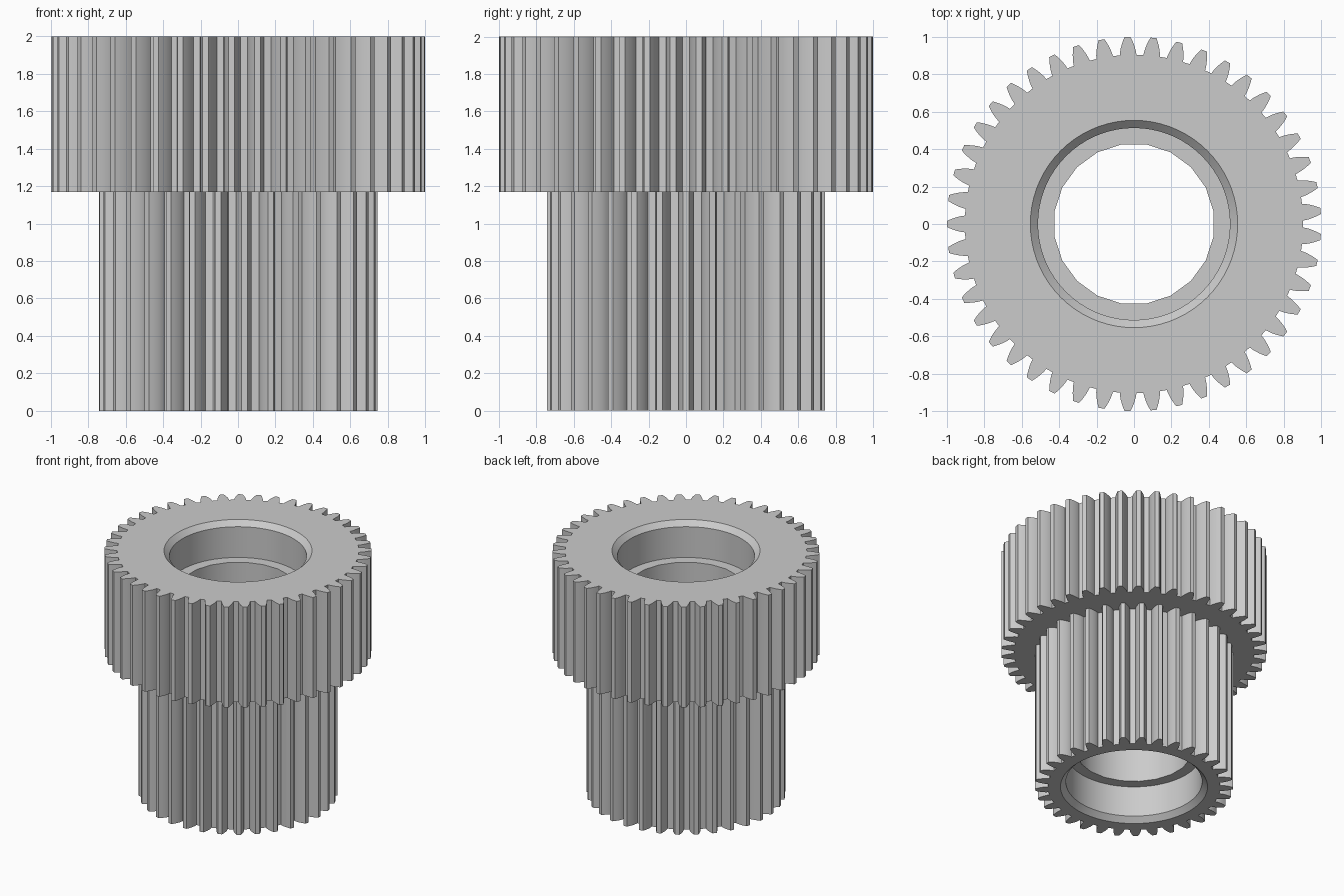
import bpy
import bmesh
from math import pi, cos, sin, tan, acos, radians

cube = bpy.data.objects.get("Cube")
if cube:
    bpy.data.objects.remove(cube)

HEIGHT, STEP_Z = 2.0, 1.17
MODULE = 2 / 47              # both gears share one tooth size
RIM_R, BORE_R, NECK_R = 0.554, 0.513, 0.43
SHOULDER = 0.295             # depth of the counterbores
SEGMENTS = 72

steel = bpy.data.materials.new("grey steel")
steel.use_nodes = True
GREY = (0.6, 0.6, 0.6, 1)
steel.diffuse_color = GREY
steel.node_tree.nodes["Principled BSDF"].inputs["Base Color"].default_value = GREY


def polar(r, a):
    return (r * cos(a), r * sin(a))


def circle(r, n, phase=0.0):
    return [polar(r, phase + 2 * pi * i / n) for i in range(n)]


def gear_outline(teeth, phase):
    """Involute spur gear outline with a tooth centred at the phase angle."""
    pitch = MODULE * teeth / 2
    base = pitch * cos(radians(20))
    root, tip = pitch - 1.25 * MODULE, pitch + MODULE

    def inv(a):
        return tan(a) - a

    def half(r):
        return pi / (2 * teeth) + inv(radians(20)) - inv(acos(min(1, base / r)))

    steps = 5
    radii = [root + (tip - root) * i / steps for i in range(steps + 1)]
    points = []
    for t in range(teeth):
        mid = phase + 2 * pi * t / teeth
        points += [polar(r, mid - half(r)) for r in radii]
        points += [polar(r, mid + half(r)) for r in reversed(radii)]
    return points


def finish(name, bm, angle):
    bmesh.ops.recalc_face_normals(bm, faces=bm.faces)
    mesh = bpy.data.meshes.new(name)
    bm.to_mesh(mesh)
    bm.free()
    mesh.materials.append(steel)
    obj = bpy.data.objects.new(name, mesh)
    bpy.context.collection.objects.link(obj)
    bpy.ops.object.select_all(action='DESELECT')
    obj.select_set(True)
    bpy.context.view_layer.objects.active = obj
    bpy.ops.object.shade_smooth_by_angle(angle=radians(angle))
    return obj


def ring_prism(name, outer, inner, z0, z1, angle):
    """Solid between an outer and an inner outline."""
    bm = bmesh.new()
    caps = {z0: [], z1: []}
    for outline in (outer, inner):
        loops = []
        for z in (z0, z1):
            verts = [bm.verts.new((x, y, z)) for x, y in outline]
            caps[z] += [bm.edges.new((verts[i - 1], v)) for i, v in enumerate(verts)]
            loops.append(verts)
        low, high = loops
        for i in range(len(low)):
            bm.faces.new((low[i - 1], low[i], high[i], high[i - 1]))
    for edges in caps.values():
        bmesh.ops.triangle_fill(bm, edges=edges, use_beauty=True, normal=(0, 0, 1))
    return finish(name, bm, angle)


def lathe(name, profile, angle):
    """Closed profile of (radius, height) turned around z."""
    bm = bmesh.new()
    rings = [[bm.verts.new((x, y, z)) for x, y in circle(r, SEGMENTS)]
             for r, z in profile]
    for k, ring in enumerate(rings):
        prev = rings[k - 1]
        for i in range(SEGMENTS):
            bm.faces.new((prev[i - 1], prev[i], ring[i], ring[i - 1]))
    return finish(name, bm, angle)


# Wide upper gear and narrow lower gear
rim = circle(RIM_R, SEGMENTS)
ring_prism("large_gear", gear_outline(45, pi), rim, STEP_Z, HEIGHT, 15)
ring_prism("small_gear", gear_outline(33, 0), rim, 0, STEP_Z, 15)

# Bore wall with a chamfer at each mouth
chamfer = RIM_R - BORE_R
lathe("bore_sleeve", [(RIM_R, 0), (RIM_R, HEIGHT), (BORE_R, HEIGHT - chamfer),
                      (BORE_R, chamfer)], 30)

# Inner shoulder between the two counterbores, with a coarse faceted neck
ring_prism("bore_shoulder", circle(BORE_R, SEGMENTS), circle(NECK_R, 20, pi / 20),
           SHOULDER, HEIGHT - SHOULDER, 30)
